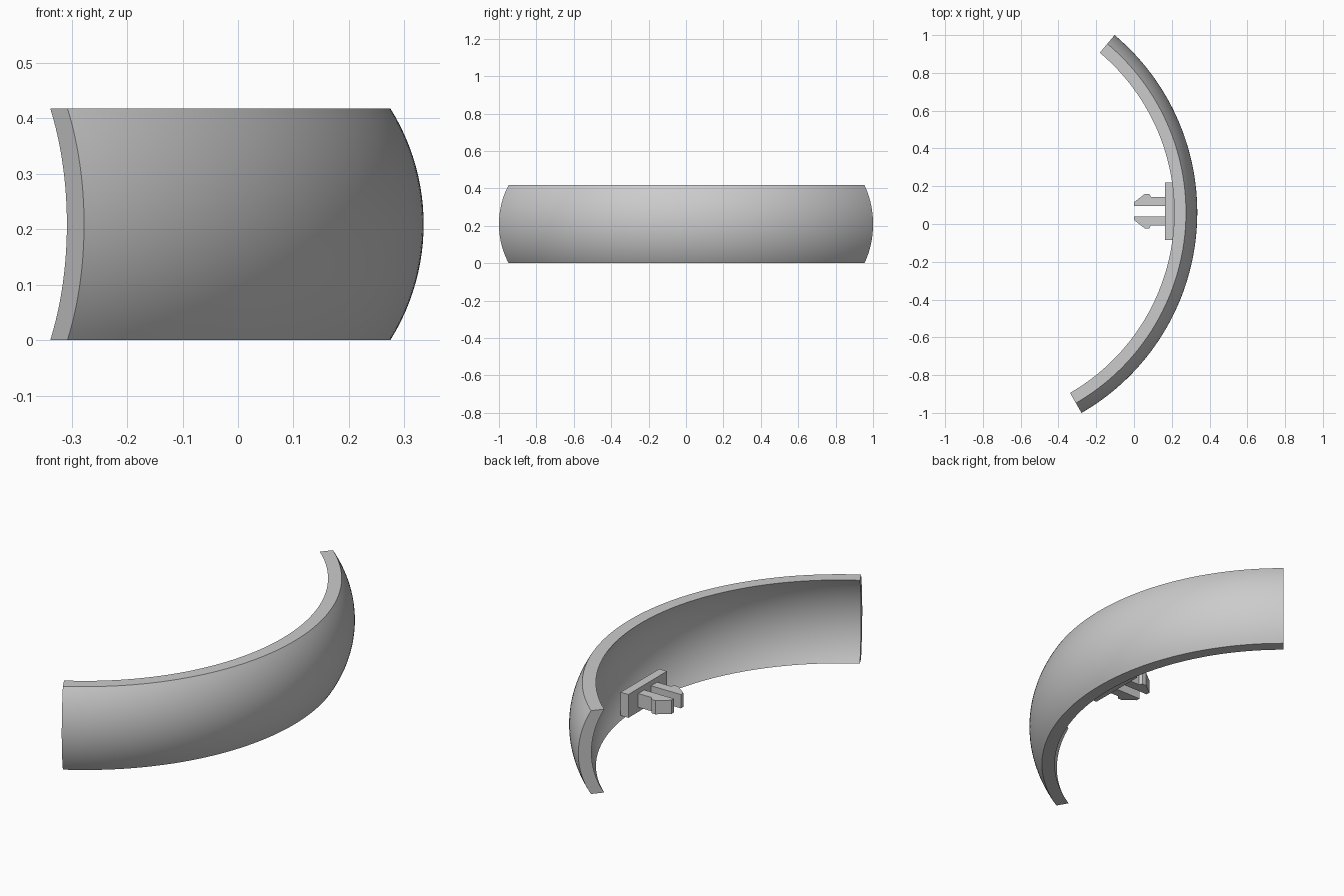
import bpy
import bmesh
from math import sin, cos, radians, sqrt

if "Cube" in bpy.data.objects:
    bpy.data.objects.remove(bpy.data.objects["Cube"], do_unlink=True)

grey = bpy.data.materials.new("plain grey")
grey.use_nodes = True
COLOUR = (0.6, 0.6, 0.6, 1)
grey.diffuse_color = COLOUR
grey.node_tree.nodes["Principled BSDF"].inputs["Base Color"].default_value = COLOUR


def finish(name, bm):
    bmesh.ops.recalc_face_normals(bm, faces=bm.faces)
    mesh = bpy.data.meshes.new(name)
    bm.to_mesh(mesh)
    bm.free()
    mesh.materials.append(grey)
    obj = bpy.data.objects.new(name, mesh)
    bpy.context.collection.objects.link(obj)
    return obj


def extrude_outline(name, outline, z0, z1):
    bm = bmesh.new()
    face = bm.faces.new([bm.verts.new((x, y, z0)) for x, y in outline])
    top = bmesh.ops.extrude_face_region(bm, geom=[face])["geom"]
    bmesh.ops.translate(bm, vec=(0, 0, z1 - z0),
                        verts=[v for v in top if isinstance(v, bmesh.types.BMVert)])
    return finish(name, bm)


# Curved band: bowed cross-section swept around a partial circle
RADIUS, CX, CY = 1.2255, -0.8905, 0.0613
HEIGHT, BULGE, THICK = 0.418, 0.06, 0.062
START, END, STEPS, ROWS = -60, 50, 96, 24

half = HEIGHT / 2
bow = (half ** 2 + BULGE ** 2) / (2 * BULGE)
outer = []
for i in range(ROWS + 1):
    z = HEIGHT * i / ROWS
    outer.append((RADIUS - bow + sqrt(bow ** 2 - (z - half) ** 2), z))
section = outer + [(r - THICK, z) for r, z in reversed(outer)]

bm = bmesh.new()
rings = []
for s in range(STEPS + 1):
    a = radians(START + (END - START) * s / STEPS)
    rings.append([bm.verts.new((CX + r * cos(a), CY + r * sin(a), z)) for r, z in section])
n = len(section)
for r0, r1 in zip(rings, rings[1:]):
    for k in range(n):
        bm.faces.new((r0[k], r0[(k + 1) % n], r1[(k + 1) % n], r1[k]))

# End caps as strips between the outer and inner arcs
for ring in (rings[0], rings[-1]):
    for k in range(ROWS):
        bm.faces.new((ring[k], ring[k + 1], ring[n - 2 - k], ring[n - 1 - k]))
band = finish("curved_band", bm)
bpy.ops.object.select_all(action="DESELECT")
band.select_set(True)
bpy.context.view_layer.objects.active = band
bpy.ops.object.shade_smooth_by_angle(angle=radians(30))

# Clip mounting plate
MID = 0.068
extrude_outline("clip_plate", [(x, MID + y) for x, y in
                ((0.165, -0.153), (0.208, -0.153), (0.208, 0.153), (0.165, 0.153))],
                0.02, 0.137)

# Two mirrored barbed prongs
prong = [(0.168, 0.027), (0, 0.027), (0, 0.047), (0.058, 0.092),
         (0.08, 0.092), (0.09, 0.075), (0.168, 0.075)]
for name, side in (("back_prong", 1), ("front_prong", -1)):
    extrude_outline(name, [(x, MID + side * y) for x, y in prong], 0.043, 0.112)
